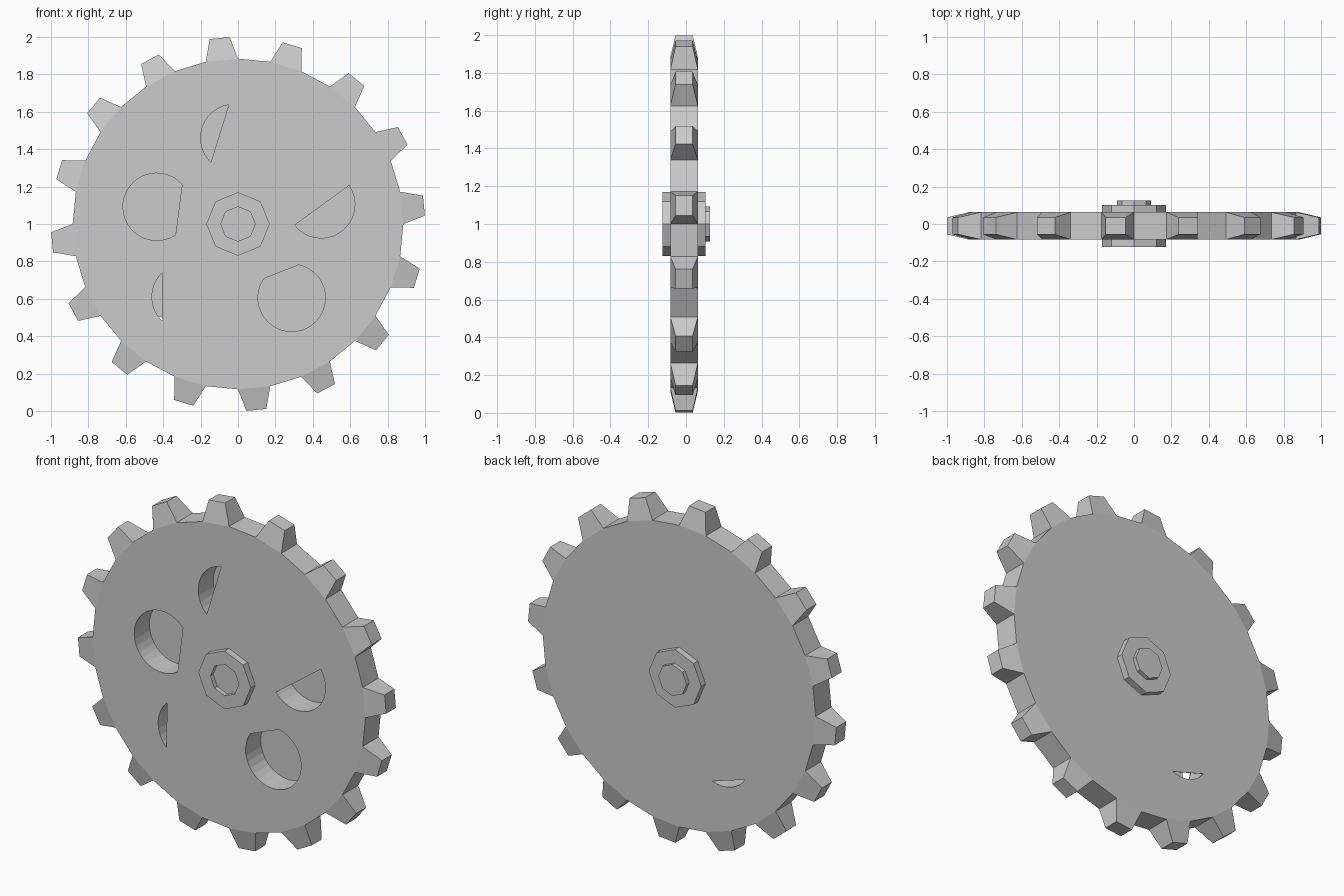
import bpy, bmesh
from math import cos, sin, radians, pi
from mathutils import Vector

cube = bpy.data.objects.get("Cube")
if cube:
    bpy.data.objects.remove(cube, do_unlink=True)

grey = bpy.data.materials.new("plain grey")
grey.use_nodes = True
COLOUR = (0.6, 0.6, 0.6, 1)
grey.diffuse_color = COLOUR
grey.node_tree.nodes["Principled BSDF"].inputs["Base Color"].default_value = COLOUR

FRONT, BACK = -0.083, 0.063
SKIN = 0.003


def arc(cx, cz, r, start, end, n, closed=False):
    """Points on an arc in the XZ plane, angles in degrees."""
    steps = n if closed else n + 1
    return [(cx + r * cos(radians(start + (end - start) * i / n)),
             cz + r * sin(radians(start + (end - start) * i / n))) for i in range(steps)]


def make_object(name, bm):
    bmesh.ops.recalc_face_normals(bm, faces=bm.faces[:])
    mesh = bpy.data.meshes.new(name)
    bm.to_mesh(mesh)
    bm.free()
    mesh.materials.append(grey)
    obj = bpy.data.objects.new(name, mesh)
    bpy.context.collection.objects.link(obj)
    return obj


def prism_mesh(points, y0, y1):
    bm = bmesh.new()
    near = [bm.verts.new((x, y0, z)) for x, z in points]
    far = [bm.verts.new((x, y1, z)) for x, z in points]
    bm.faces.new(near)
    bm.faces.new(far)
    sides = []
    for i in range(len(points)):
        j = (i + 1) % len(points)
        sides.append(bm.faces.new((near[i], near[j], far[j], far[i])))
    bmesh.ops.recalc_face_normals(bm, faces=bm.faces[:])
    return bm, sides


def prism(name, points, y0, y1):
    return make_object(name, prism_mesh(points, y0, y1)[0])


def cut(target, points, y0, y1):
    cutter = prism("cutter", points, y0, y1)
    cutter.hide_render = True
    mod = target.modifiers.new("cut", 'BOOLEAN')
    mod.operation = 'DIFFERENCE'
    mod.solver = 'EXACT'
    mod.object = cutter
    bpy.context.view_layer.objects.active = target
    bpy.ops.object.modifier_apply(modifier=mod.name)
    bpy.data.objects.remove(cutter, do_unlink=True)


# Gear disc: every second rim face is extruded into a tapered tooth
TEETH = 16
bm, rim = prism_mesh(arc(0, 1, 0.884, 90, 450, TEETH * 2, True), FRONT, BACK)
for face in rim[::2]:
    normal = face.normal.copy()
    tip = bmesh.ops.extrude_discrete_faces(bm, faces=[face])["faces"][0]
    centre = tip.calc_center_median()
    for v in tip.verts:
        v.co = centre + (v.co - centre) * 0.62 + normal * 0.119
gear = make_object("toothed_disc", bm)

# Round cavities in the disc, each opened by a circle segment on the front
R = 0.18
pockets = [
    (-0.02, 1.46, 99.5, 226),
    (-0.435, 1.092, 41, 304),
    (-0.28, 0.61, 133, 226),
    (0.287, 0.605, 145, 438),
    (0.445, 1.105, 218, 394),
]
for cx, cz, start, end in pockets:
    cut(gear, arc(cx, cz, R + 0.002, 0, 360, 32, True), FRONT + SKIN, BACK - SKIN)
    cut(gear, arc(cx, cz, R, start, end, max(8, int((end - start) / 10))),
        FRONT - 0.1, FRONT + 0.05)

# The lower cavity also has a narrow opening at the back
cx, cz = pockets[2][:2]
cut(gear, arc(cx, cz, R, 215, 291, 8), BACK - 0.05, BACK + 0.1)

# Octagonal hub with a shallow socket in front and an axle stub behind
hub = prism("hub", arc(0, 1, 0.17, 0, 360, 8, True), -0.124, 0.102)
cut(hub, arc(0, 1, 0.092, 0, 360, 8, True), -0.2, -0.098)
prism("axle_stub", arc(0, 1, 0.092, 0, 360, 8, True), 0.09, 0.126)
